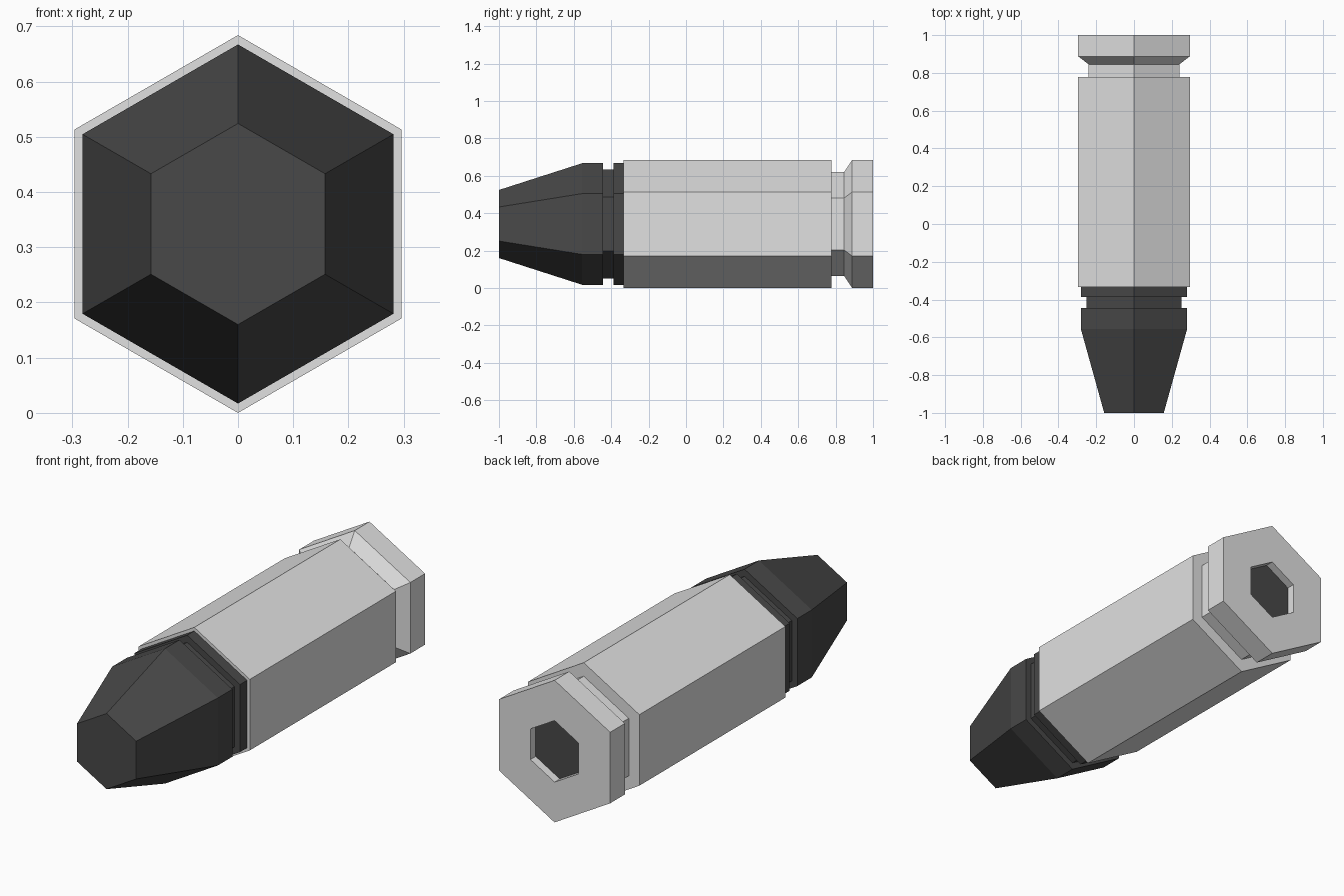
import bpy, bmesh, math

if "Cube" in bpy.data.objects:
    bpy.data.objects.remove(bpy.data.objects["Cube"])

CZ = 0.342  # axis height


def material(name, value):
    m = bpy.data.materials.new(name)
    m.diffuse_color = (value, value, value, 1)
    m.use_nodes = True
    m.node_tree.nodes["Principled BSDF"].inputs["Base Color"].default_value = m.diffuse_color
    return m


steel = material("light_grey", 0.75)
dark = material("dark_grey", 0.065)


def hex_turned(name, profile, mat):
    """Six-sided loft along y from (y, circumradius) pairs, capped at both ends."""
    bm = bmesh.new()
    rings = []
    for y, r in profile:
        rings.append([bm.verts.new((r * math.sin(i * math.pi / 3), y,
                                    CZ + r * math.cos(i * math.pi / 3)))
                      for i in range(6)])
    for a, b in zip(rings, rings[1:]):
        for i in range(6):
            j = (i + 1) % 6
            bm.faces.new((a[i], a[j], b[j], b[i]))
    bm.faces.new(rings[0])
    bm.faces.new(rings[-1])
    bmesh.ops.recalc_face_normals(bm, faces=bm.faces)
    me = bpy.data.meshes.new(name)
    bm.to_mesh(me)
    bm.free()
    me.materials.append(mat)
    ob = bpy.data.objects.new(name, me)
    bpy.context.collection.objects.link(ob)
    return ob


# Tapered tip with a ring groove
hex_turned("tip", [(-1.0, 0.182), (-0.555, 0.325), (-0.445, 0.325), (-0.445, 0.291),
                   (-0.387, 0.291), (-0.387, 0.325), (-0.333, 0.325)], dark)

# Main body, rear groove, flared rim and recessed socket
body = hex_turned("body", [(-0.333, 0.342), (0.778, 0.342), (0.778, 0.277),
                           (0.845, 0.277), (0.888, 0.342), (1.0, 0.342),
                           (1.0, 0.148), (0.96, 0.148)], steel)

# Dark floor of the socket
body.data.materials.append(dark)
for p in body.data.polygons:
    if len(p.vertices) == 6 and p.center.y > 0.9:
        p.material_index = 1
